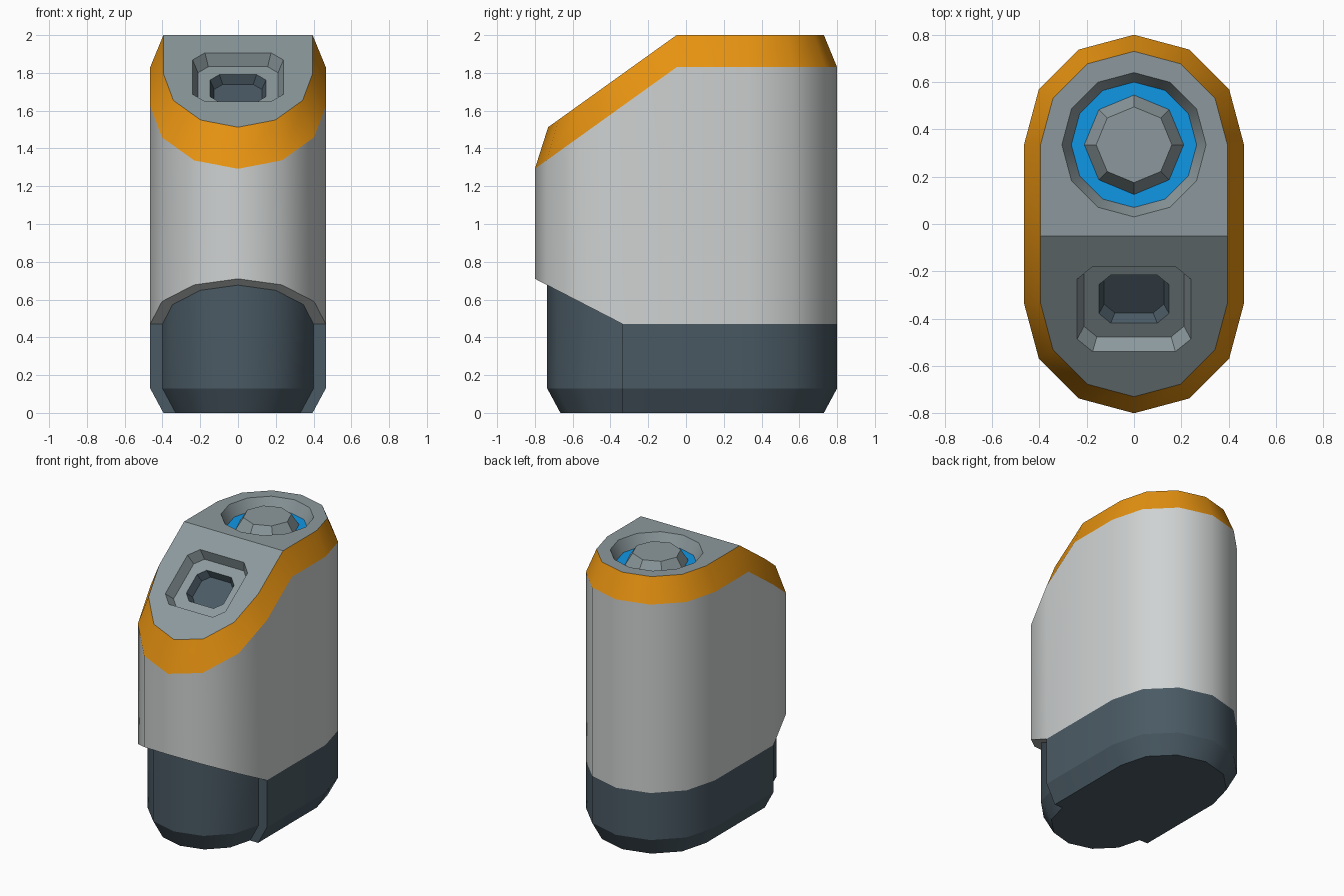
import bpy, bmesh, math
from mathutils import Vector

if "Cube" in bpy.data.objects:
    bpy.data.objects.remove(bpy.data.objects["Cube"])

def lin(c):
    c /= 255
    return c / 12.92 if c <= 0.04045 else ((c + 0.055) / 1.055) ** 2.4

def material(name, r, g, b):
    m = bpy.data.materials.new(name)
    m.diffuse_color = (lin(r), lin(g), lin(b), 1)
    m.use_nodes = True
    m.node_tree.nodes["Principled BSDF"].inputs["Base Color"].default_value = m.diffuse_color
    return m

SHELL = material("light grey", 207, 210, 210)
ORANGE = material("orange", 242, 154, 18)
SLATE = material("dark slate", 74, 90, 100)
PANEL = material("mid grey", 140, 153, 157)
BLUE = material("blue", 16, 150, 228)

CY, FOLD, SLOPE = 0.335, -0.05, 0.717   # arc centres, top fold line, slope of front

def finish(name, bm, mats):
    me = bpy.data.meshes.new(name)
    bm.to_mesh(me)
    bm.free()
    for m in mats:
        me.materials.append(m)
    ob = bpy.data.objects.new(name, me)
    bpy.context.collection.objects.link(ob)
    return ob

def loft(name, rings, mats, cap_start=False, cap_end=False, band_mats=None, end_mat=0):
    """Skin between rings; smooth around the outline, crisp between bands."""
    bm = bmesh.new()
    vs = [[bm.verts.new(p) for p in r] for r in rings]
    n = len(rings[0])
    for k in range(len(vs) - 1):
        for i in range(n):
            j = (i + 1) % n
            f = bm.faces.new((vs[k][i], vs[k][j], vs[k + 1][j], vs[k + 1][i]))
            f.smooth = True
            f.material_index = band_mats[k] if band_mats else 0
    if cap_start:
        bm.faces.new(vs[0][::-1])
    if cap_end:
        bm.faces.new(vs[-1]).material_index = end_mat
    bm.normal_update()
    rows = {v: k for k, r in enumerate(vs) for v in r}
    for e in bm.edges:
        a, b = e.verts
        e.smooth = rows[a] != rows[b] and e.calc_face_angle(4) < math.radians(32)
    return finish(name, bm, mats)

def arc(r, cy, a0):
    """Half of a 12-sided circle starting at angle a0."""
    return [(r * math.cos(math.radians(a0 + 30 * i)),
             cy + r * math.sin(math.radians(a0 + 30 * i))) for i in range(7)]

def outline(r):
    return arc(r, CY, 0) + [(-r, FOLD)] + arc(r, -CY, 180) + [(r, FOLD)]

def top_ring(r, z):
    return [Vector((x, y, z + SLOPE * min(0, y - FOLD))) for x, y in outline(r)]

def under_z(y):
    return 0.47 + 0.516 * max(0, -CY - y)

def flat(pts, z):
    return [Vector((x, y, z)) for x, y in pts]

def circle(r, z, n):
    return [Vector((r * math.sin(-2 * math.pi * i / n), CY + r * math.cos(2 * math.pi * i / n), z))
            for i in range(n)]

# Main shell with a raised, sloping underside at the front
R = 0.465
low = [Vector((x, y, under_z(y))) for x, y in outline(R)]
loft("body_shell", [low, top_ring(R, 1.83)], [SHELL])
bm = bmesh.new()
v = [bm.verts.new(p) for p in low]
bm.faces.new((v[0:7] + [v[7], v[8], v[14], v[15]])[::-1])
bm.faces.new(v[8:15][::-1])
finish("body_underside", bm, [SHELL])

# Orange bevelled rim
loft("orange_rim", [top_ring(R, 1.83), top_ring(0.395, 2.0)], [ORANGE])

# Base: wide rear block and narrower front block
def rear(r):
    return arc(r, CY, 0) + [(-r, -CY), (r, -CY)]

loft("base_rear", [flat(rear(0.395), 0), flat(rear(R), 0.13), flat(rear(R), 0.47)],
     [SLATE], cap_start=True)

def front(r):
    return arc(r, -CY, 180)

loft("base_front", [flat(front(0.33), 0), flat(front(0.4), 0.13),
                    [Vector((x, y, under_z(y) + 0.01)) for x, y in front(0.4)]],
     [SLATE], cap_start=True)

# Slope frame for the front recess
L = math.hypot(1, SLOPE)
ALONG = Vector((0, 1, SLOPE)) / L
NORMAL = Vector((0, -SLOPE, 1)) / L
CENTRE = Vector((0, -0.36, 2 + SLOPE * (-0.36 - FOLD)))

def chamfered(u, w, c, depth):
    pts = [(u, w - c), (u - c, w), (c - u, w), (-u, w - c),
           (-u, c - w), (c - u, -w), (u - c, -w), (u, c - w)]
    return [CENTRE + Vector((a, 0, 0)) + ALONG * b - NORMAL * depth for a, b in pts]

slot_rim = chamfered(0.24, 0.221, 0.065, 0)
dial_rim = circle(0.305, 2, 12)

# Top panels, each filled around its opening
def panel(name, outer, hole, normal):
    bm = bmesh.new()
    for loop in (outer, hole):
        vs = [bm.verts.new(p) for p in loop]
        for i in range(len(vs)):
            bm.edges.new((vs[i - 1], vs[i]))
    bmesh.ops.triangle_fill(bm, edges=bm.edges[:], use_beauty=True, normal=normal)
    bm.normal_update()
    for f in bm.faces:
        if f.normal.dot(normal) < 0:
            f.normal_flip()
    finish(name, bm, [PANEL])

t = top_ring(0.395, 2.0)
panel("top_panel", t[0:8] + [t[15]], dial_rim, Vector((0, 0, 1)))
panel("sloped_panel", t[7:16], slot_rim, NORMAL)

# Front slot: stepped recess with a dark pocket
loft("front_slot", [slot_rim, chamfered(0.212, 0.196, 0.055, 0.073),
                    chamfered(0.148, 0.125, 0.05, 0.073),
                    chamfered(0.126, 0.11, 0.045, 0.127)],
     [PANEL, SLATE], cap_end=True, band_mats=[0, 0, 1], end_mat=1)

# Dial well with blue floor, and the knob in its centre
loft("dial_well", [dial_rim, circle(0.265, 1.92, 12)], [PANEL, BLUE], cap_end=True, end_mat=1)
loft("dial_knob", [circle(0.21, 1.92, 8), circle(0.16, 2.0, 8)], [PANEL], cap_end=True)
